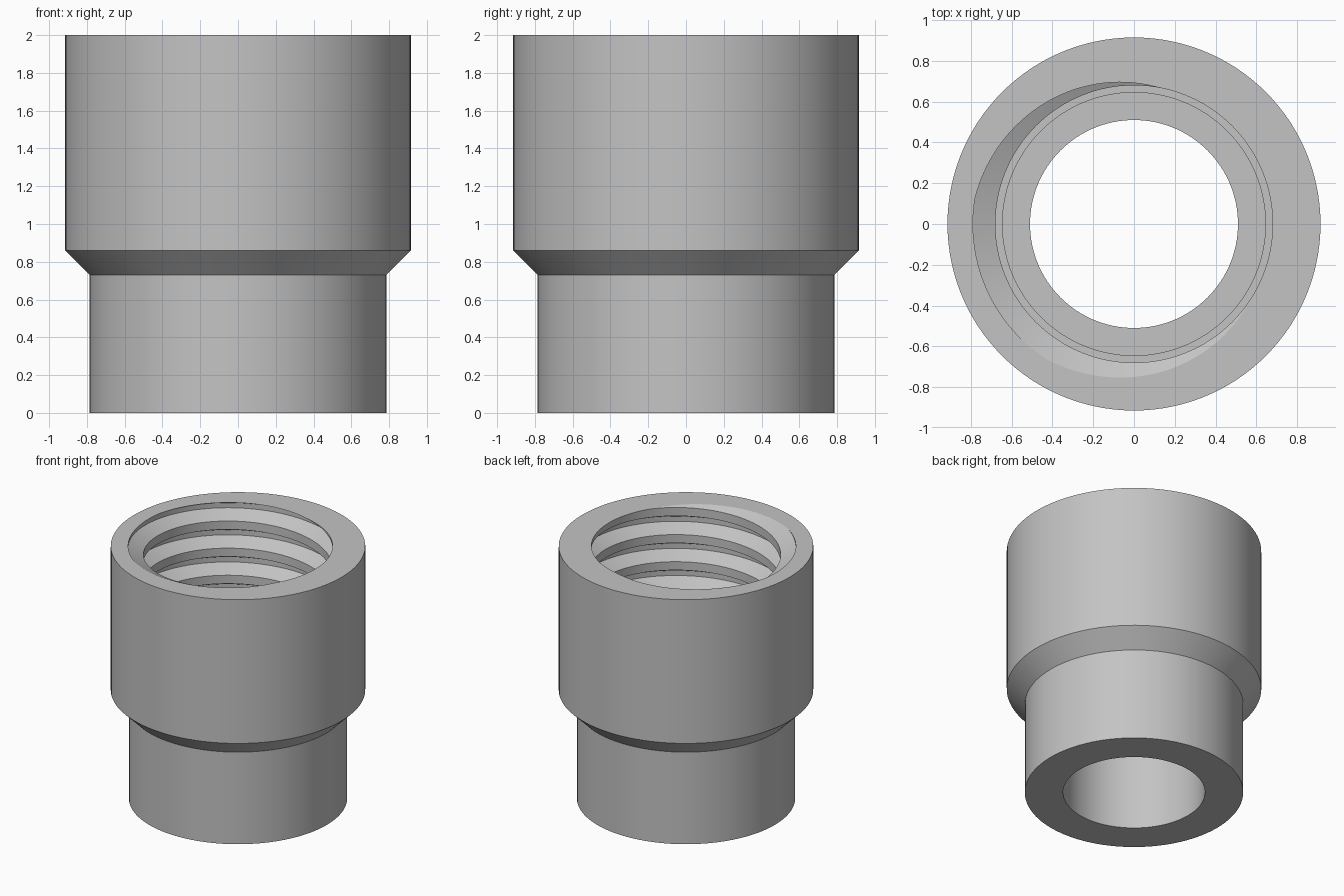
import bpy, bmesh, math

cube = bpy.data.objects.get("Cube")
if cube:
    bpy.data.objects.remove(cube, do_unlink=True)

SEGMENTS = 120
TOP, THREAD_END, SHOULDER = 2.0, 0.86, 0.73
OUTER, NECK, BORE, RELIEF = 0.915, 0.785, 0.51, 0.645
CREST, ROOT, PITCH = 0.68, 0.79, 0.215
# Groove corners in degrees of one turn: flank, root, flank, then the flat crest
KEYS = (80, 171, 237, 328)


def thread_radius(angle, z):
    """Radius of the right-handed trapezoid thread at an angle and height."""
    phase = (angle + 360 * (TOP - z) / PITCH) % 360
    a, b, c, d = KEYS
    depth = min((phase - a) / (b - a), (d - phase) / (d - c), 1)
    return CREST + (ROOT - CREST) * max(depth, 0)


def section(angle):
    """Closed wall section at one angle, as radius and height pairs."""
    pts = [(BORE, 0), (NECK, 0), (NECK, SHOULDER), (OUTER, THREAD_END), (OUTER, TOP)]
    turns = math.ceil((TOP - THREAD_END) / PITCH) + 2
    for turn in range(-1, turns):
        for key in KEYS:
            z = TOP - PITCH * (key + 360 * turn - angle) / 360
            z = min(max(z, THREAD_END), TOP)
            pts.append((thread_radius(angle, z), z))
    return pts + [(RELIEF, THREAD_END), (RELIEF, SHOULDER), (BORE, SHOULDER)]


# Threaded sleeve: sections swept round the axis, then welded along the seam
bm = bmesh.new()
columns = []
for i in range(SEGMENTS + 1):
    angle = 360 * i / SEGMENTS
    c, s = math.cos(math.radians(angle)), math.sin(math.radians(angle))
    columns.append([bm.verts.new((r * c, r * s, z)) for r, z in section(angle)])
for left, right in zip(columns, columns[1:]):
    for k in range(len(left)):
        bm.faces.new((left[k - 1], right[k - 1], right[k], left[k]))
bmesh.ops.remove_doubles(bm, verts=bm.verts, dist=0.0002)
bmesh.ops.recalc_face_normals(bm, faces=bm.faces)

mesh = bpy.data.meshes.new("threaded_sleeve")
bm.to_mesh(mesh)
bm.free()
sleeve = bpy.data.objects.new("threaded_sleeve", mesh)
bpy.context.collection.objects.link(sleeve)

# Plain grey material
grey = bpy.data.materials.new("plain_grey")
grey.use_nodes = True
grey.diffuse_color = (0.55, 0.55, 0.55, 1)
grey.node_tree.nodes["Principled BSDF"].inputs["Base Color"].default_value = grey.diffuse_color
mesh.materials.append(grey)

# Smooth round walls with crisp edges
bpy.ops.object.select_all(action="DESELECT")
sleeve.select_set(True)
bpy.context.view_layer.objects.active = sleeve
bpy.ops.object.shade_smooth_by_angle(angle=math.radians(20))
